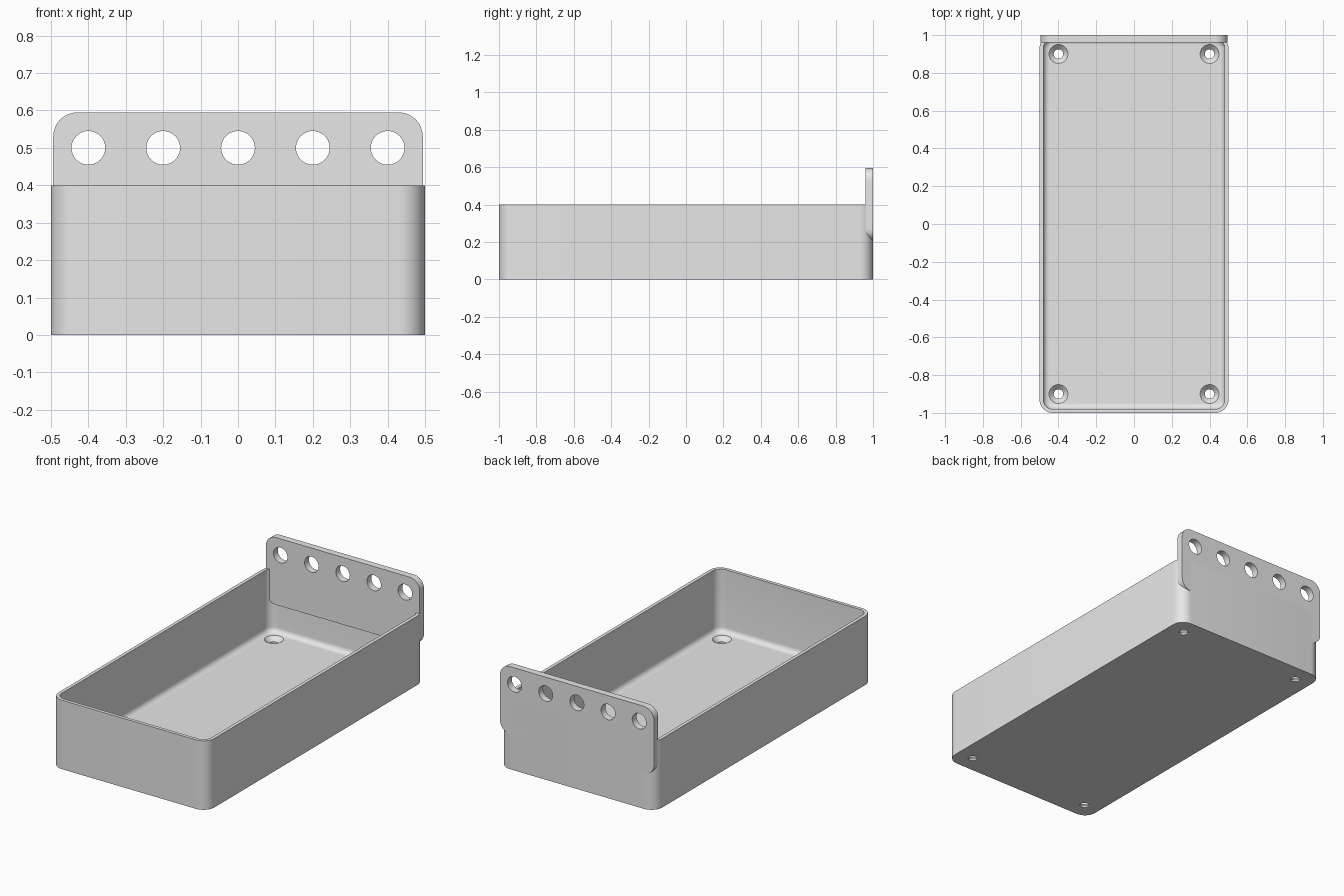
import bpy, bmesh, math
from mathutils import Matrix

if "Cube" in bpy.data.objects:
    bpy.data.objects.remove(bpy.data.objects["Cube"])

grey = bpy.data.materials.new("light_grey_plastic")
grey.use_nodes = True
grey.diffuse_color = (0.8, 0.8, 0.8, 1)
grey.node_tree.nodes["Principled BSDF"].inputs["Base Color"].default_value = (0.8, 0.8, 0.8, 1)


def rounded_rect(hx, hy, r, seg=10):
    """Outline of a rounded rectangle, counter-clockwise."""
    pts = []
    for k, (sx, sy) in enumerate([(1, 1), (-1, 1), (-1, -1), (1, -1)]):
        for i in range(seg + 1):
            a = math.pi / 2 * (k + i / seg)
            pts.append((sx * (hx - r) + r * math.cos(a), sy * (hy - r) + r * math.sin(a)))
    return pts


def loft(bm, rings):
    """Skin a list of (outline, z) rings and cap both ends."""
    loops = [[bm.verts.new((x, y, z)) for x, y in pts] for pts, z in rings]
    for a, b in zip(loops, loops[1:]):
        for i in range(len(a)):
            j = (i + 1) % len(a)
            bm.faces.new((a[i], a[j], b[j], b[i]))
    bm.faces.new(loops[0][::-1])
    bm.faces.new(loops[-1])


def finish(bm, name):
    bmesh.ops.recalc_face_normals(bm, faces=bm.faces[:])
    me = bpy.data.meshes.new(name)
    bm.to_mesh(me)
    bm.free()
    me.materials.append(grey)
    ob = bpy.data.objects.new(name, me)
    bpy.context.collection.objects.link(ob)
    return ob


def circle(x, y, r, n=40):
    return [(x + r * math.cos(2 * math.pi * i / n), y + r * math.sin(2 * math.pi * i / n))
            for i in range(n)]


def cut_and_smooth(ob, cutter):
    cutter.hide_render = True
    mod = ob.modifiers.new("holes", 'BOOLEAN')
    mod.operation = 'DIFFERENCE'
    mod.solver = 'EXACT'
    mod.object = cutter
    bpy.ops.object.select_all(action='DESELECT')
    ob.select_set(True)
    bpy.context.view_layer.objects.active = ob
    bpy.ops.object.modifier_apply(modifier=mod.name)
    bpy.data.objects.remove(cutter)
    bpy.ops.object.shade_smooth_by_angle(angle=math.radians(30))


# Tray: outer wall, rim, inner wall, then a fillet down to the floor
WALL, FLOOR, FILLET, CORNER, HEIGHT = 0.02, 0.035, 0.03, 0.07, 0.4
rings = [(rounded_rect(0.5, 1, CORNER), 0), (rounded_rect(0.5, 1, CORNER), HEIGHT)]
inset = [(WALL, HEIGHT)]
for i in range(7):
    a = math.pi / 2 * i / 6
    inset.append((WALL + FILLET * (1 - math.cos(a)), FLOOR + FILLET * (1 - math.sin(a))))
rings += [(rounded_rect(0.5 - d, 1 - d, CORNER - d), z) for d, z in inset]
bm = bmesh.new()
loft(bm, rings)
tray = finish(bm, "tray")

# Countersunk screw holes in the floor
bm = bmesh.new()
for x in (-0.4, 0.4):
    for y in (-0.9, 0.9):
        loft(bm, [(circle(x, y, 0.025), -0.02), (circle(x, y, 0.025), 0.01),
                  (circle(x, y, 0.05), FLOOR), (circle(x, y, 0.05), FLOOR + 0.01)])
cut_and_smooth(tray, finish(bm, "screw_hole_cutter"))

# Hanging plate standing on the back wall, with a row of round holes
BOTTOM, TOP = 0.205, 0.595
stand = Matrix.Translation((0, 1, (BOTTOM + TOP) / 2)) @ Matrix.Rotation(math.pi / 2, 4, 'X')
outline = rounded_rect(0.494, (TOP - BOTTOM) / 2, 0.065)
bm = bmesh.new()
loft(bm, [(outline, 0), (outline, 0.04)])
bm.transform(stand)
plate = finish(bm, "hanging_plate")

bm = bmesh.new()
for i in range(5):
    hole = circle(-0.4 + 0.2 * i, 0.5 - (BOTTOM + TOP) / 2, 0.045)
    loft(bm, [(hole, -0.05), (hole, 0.1)])
bm.transform(stand)
cut_and_smooth(plate, finish(bm, "plate_hole_cutter"))
